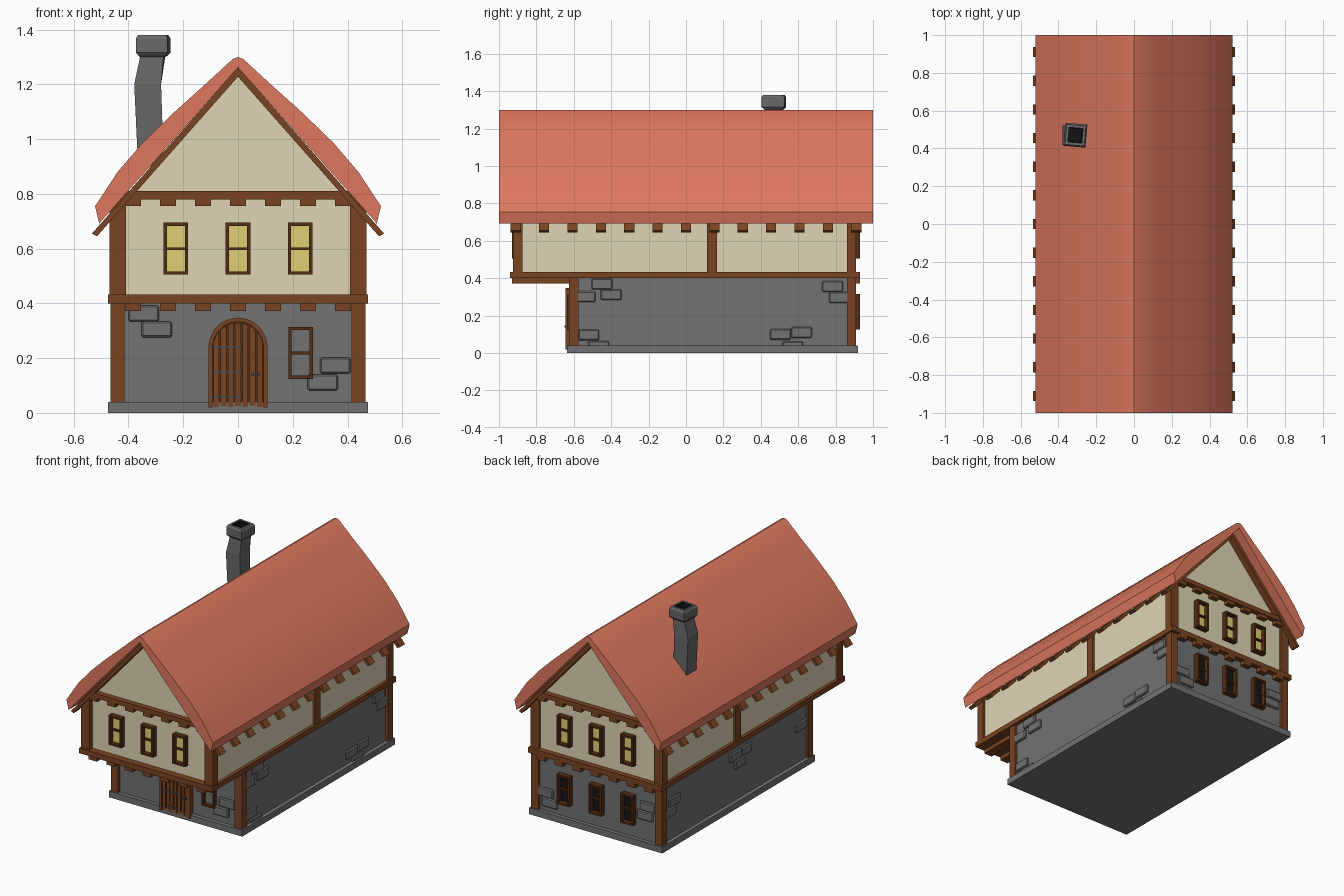
import bpy, bmesh, math
from mathutils import Matrix, Vector

cube = bpy.data.objects.get("Cube")
if cube:
    bpy.data.objects.remove(cube, do_unlink=True)


def material(name, *srgb):
    m = bpy.data.materials.new(name)
    m.use_nodes = True
    col = [((c / 255 + 0.055) / 1.055) ** 2.4 for c in srgb] + [1]
    m.diffuse_color = col
    m.node_tree.nodes["Principled BSDF"].inputs["Base Color"].default_value = col
    return m


ROOF = material("red roof", 222, 120, 94)
PLASTER = material("cream plaster", 222, 212, 181)
STONE = material("grey stone", 114, 114, 114)
CHIMNEY = material("chimney stone", 104, 104, 104)
WOOD = material("brown timber", 122, 67, 34)
DARKWOOD = material("dark timber", 84, 45, 20)
GLASS = material("lit glass", 222, 208, 116)
BLACK = material("black", 20, 20, 20)
IRON = material("dark iron", 72, 76, 80)


def finish(name, bm, *mats):
    bmesh.ops.recalc_face_normals(bm, faces=bm.faces)
    me = bpy.data.meshes.new(name)
    bm.to_mesh(me)
    bm.free()
    for m in mats:
        me.materials.append(m)
    ob = bpy.data.objects.new(name, me)
    bpy.context.collection.objects.link(ob)
    return ob


def box(name, x0, x1, y0, y1, z0, z1, mat, bevel=0):
    bm = bmesh.new()
    mid = Vector((x0 + x1, y0 + y1, z0 + z1)) / 2
    size = (abs(x1 - x0), abs(y1 - y0), abs(z1 - z0), 1)
    bmesh.ops.create_cube(bm, size=1, matrix=Matrix.Translation(mid) @ Matrix.Diagonal(size))
    if bevel:
        bmesh.ops.bevel(bm, geom=bm.edges[:], offset=bevel, segments=1, affect='EDGES')
    return finish(name, bm, mat)


def prism(name, pts, y0, y1, mat):
    """Extrude an xz outline along y."""
    bm = bmesh.new()
    face = bm.faces.new([bm.verts.new((x, y0, z)) for x, z in pts])
    out = bmesh.ops.extrude_face_region(bm, geom=[face])
    new = [v for v in out["geom"] if isinstance(v, bmesh.types.BMVert)]
    bmesh.ops.translate(bm, verts=new, vec=(0, y1 - y0, 0))
    return finish(name, bm, mat)


def mirrored(pts):
    return pts + [(-x, z) for x, z in reversed(pts) if x]


FRONT, BACK, LOW_FRONT = -0.895, 0.895, -0.61
SLOPE = 1.14

# Stone ground floor, plinth and plaster upper floor with gables
box("plinth", -.475, .475, -.636, .92, 0, .04, STONE)
box("ground_floor_wall", -.45, .45, LOW_FRONT, BACK, .02, .41, STONE)
prism("upper_wall", [(-.455, .42), (.455, .42), (.455, .73), (0, 1.245), (-.455, .73)],
      FRONT, BACK, PLASTER)
box("floor_beam", -.475, .475, -.94, .93, .4, .433, WOOD)

# Posts on both sides
for s in (-1, 1):
    for y in (-.9, .885):
        box("upper_post", s * .41, s * .47, y - .025, y + .025, .43, .78, WOOD)
    box("middle_post", s * .44, s * .47, .112, .166, .43, .74, WOOD)
    for y in (-.601, .885):
        box("lower_post", s * .415, s * .466, y - .025, y + .025, .04, .4, WOOD)

# Gable beams and joist ends under both beams
for y, s in ((FRONT, -1), (BACK, 1)):
    box("gable_beam", -.43, .43, y - s * .02, y + s * .035, .78, .81, WOOD)
    for i in range(-3, 4):
        x = i * .128
        box("upper_joist", x - .029, x + .029, y - s * .02, y + s * .032, .755, .781, WOOD)
        inner = LOW_FRONT + .01 if s < 0 else y - .02
        box("lower_joist", x - .029, x + .029, inner, y + s * .035, .373, .401, WOOD)

# Rafters, meeting at the ridge
for i in range(-6, 7):
    y = i * .1517
    foot = [(.534, 1.263 - SLOPE * .534), (.515, .645)]
    prism("rafter", [(0, 1.263)] + foot + [(0, 1.228)] +
          [(-x, z) for x, z in reversed(foot)], y - .027, y + .027, WOOD)

# Bowed roof slab
under = [(.507, .692), (0, 1.262)]
outer = [(0, 1.3), (.02, 1.292), (.12, 1.2), (.24, 1.092), (.35, .985), (.44, .88), (.522, .755)]
bm = bmesh.new()
outline = outer + under + [(-x, z) for x, z in [under[0]] + outer[:0:-1]]
front = [bm.verts.new((x, -1, z)) for x, z in outline]
back = [bm.verts.new((x, 1, z)) for x, z in outline]
n = len(outline)
for i in range(n):
    j = (i + 1) % n
    bm.faces.new((front[i], front[j], back[j], back[i]))
bm.faces.new(front)
bm.faces.new(back)
roof = finish("roof", bm, ROOF)
bpy.context.view_layer.objects.active = roof
roof.select_set(True)
bpy.ops.object.shade_smooth_by_angle(angle=math.radians(25))
roof.select_set(False)


# Windows: frame, crossbar and pane
def window(x, z, wall, s, pane):
    w, h, t = .045, .095, .012
    a, b = wall - s * .01, wall + s * .035
    for k in (-1, 1):
        box("window_jamb", x + k * w, x + k * (w - t), a, b, z - h, z + h, DARKWOOD)
        box("window_rail", x - w, x + w, a, b, z + k * h, z + k * (h - t), DARKWOOD)
    box("window_crossbar", x - w, x + w, a, wall + s * .02, z - .005, z + .005, DARKWOOD)
    box("window_pane", x - w + t, x + w - t, a, wall + s * .006, z - h + t, z + h - t, pane)


for x in (-.227, 0, .227):
    window(x, .6, FRONT, -1, GLASS)
    window(x, .6, BACK, 1, GLASS)
    window(x, .22, BACK, 1, BLACK)
window(.229, .219, LOW_FRONT + .01, -1, STONE)


# Arched door: surround, planks, hinges and handle
def arch(r, steps=10):
    return [(r * math.cos(math.pi * i / steps), .24 + r * math.sin(math.pi * i / steps))
            for i in range(steps + 1)]


R, r = .108, .093
prism("door_backing", [(-r, .022)] + arch(r)[::-1] + [(r, .022)], -.6, -.63, DARKWOOD)
ring = [(R, .02)] + arch(R) + [(-R, .02), (-r, .02)] + arch(r)[::-1] + [(r, .02)]
prism("door_surround", ring, -.6, -.644, WOOD)
planks = 7
step = 2 * r / planks
for i in range(planks):
    x0 = -r + i * step + .003
    x1 = x0 + step - .006
    tops = [(x, .236 + math.sqrt(max(r * r - x * x, 0))) for x in (x1, (x0 + x1) / 2, x0)]
    low = .022 + .004 * (i % 2)
    prism("door_plank", [(x0, low), (x1, low)] + tops, -.62, -.638, WOOD)
for z in (.058, .15, .24):
    box("door_hinge", -.092, .015, -.63, -.643, z - .004, z + .004, IRON)
box("door_handle", .05, .08, -.63, -.65, .136, .146, IRON)


# Raised stones scattered on the ground floor walls
def stone(u, z, side):
    w, h, d = .056, .029, .014
    if side in "FB":
        y, s = (LOW_FRONT, -1) if side == "F" else (BACK, 1)
        box("wall_stone", u - w, u + w, y - s * .02, y + s * d, z - h, z + h, STONE, .006)
    else:
        s = 1 if side == "R" else -1
        box("wall_stone", s * .43, s * (.45 + d), u - w, u + w, z - h, z + h, STONE, .006)


STONES = {
    "F": [(-.344, .363), (-.297, .305), (.355, .173), (.31, .111)],
    "R": [(-.45, .369), (-.4, .312), (-.54, .302), (-.52, .097), (-.467, .036), (.505, .1),
          (.617, .11), (.57, .034), (.783, .356), (.82, .297)],
    "L": [(.77, .28), (.81, .22), (.15, .33), (.04, .33), (.1, .271), (-.52, .27)],
    "B": [(.34, .1), (.37, .16), (-.34, .2), (-.36, .26)],
}
for side, spots in STONES.items():
    for u, z in spots:
        stone(u, z, side)

# Crooked hollow chimney lofted from square rings: x, half width, height, twist
RINGS = [(-.318, .047, .9, 0), (-.33, .049, 1.2, 0), (-.312, .043, 1.3, 4),
         (-.31, .05, 1.306, 5), (-.31, .058, 1.316, 5), (-.31, .058, 1.368, 5),
         (-.31, .051, 1.38, 5), (-.31, .037, 1.38, 5), (-.312, .034, 1.24, 5)]
bm = bmesh.new()
loops = []
for x, w, z, twist in RINGS:
    turn = Matrix.Rotation(math.radians(-twist), 3, 'Z')
    loops.append([bm.verts.new(turn @ Vector((a * w, b * w * 1.05, 0)) + Vector((x, .47, z)))
                  for a, b in ((-1, -1), (1, -1), (1, 1), (-1, 1))])
for k in range(len(loops) - 1):
    for i in range(4):
        j = (i + 1) % 4
        f = bm.faces.new((loops[k][i], loops[k][j], loops[k + 1][j], loops[k + 1][i]))
        f.material_index = int(k == len(loops) - 2)
bm.faces.new(loops[0])
bm.faces.new(loops[-1]).material_index = 1
finish("chimney", bm, CHIMNEY, BLACK)
